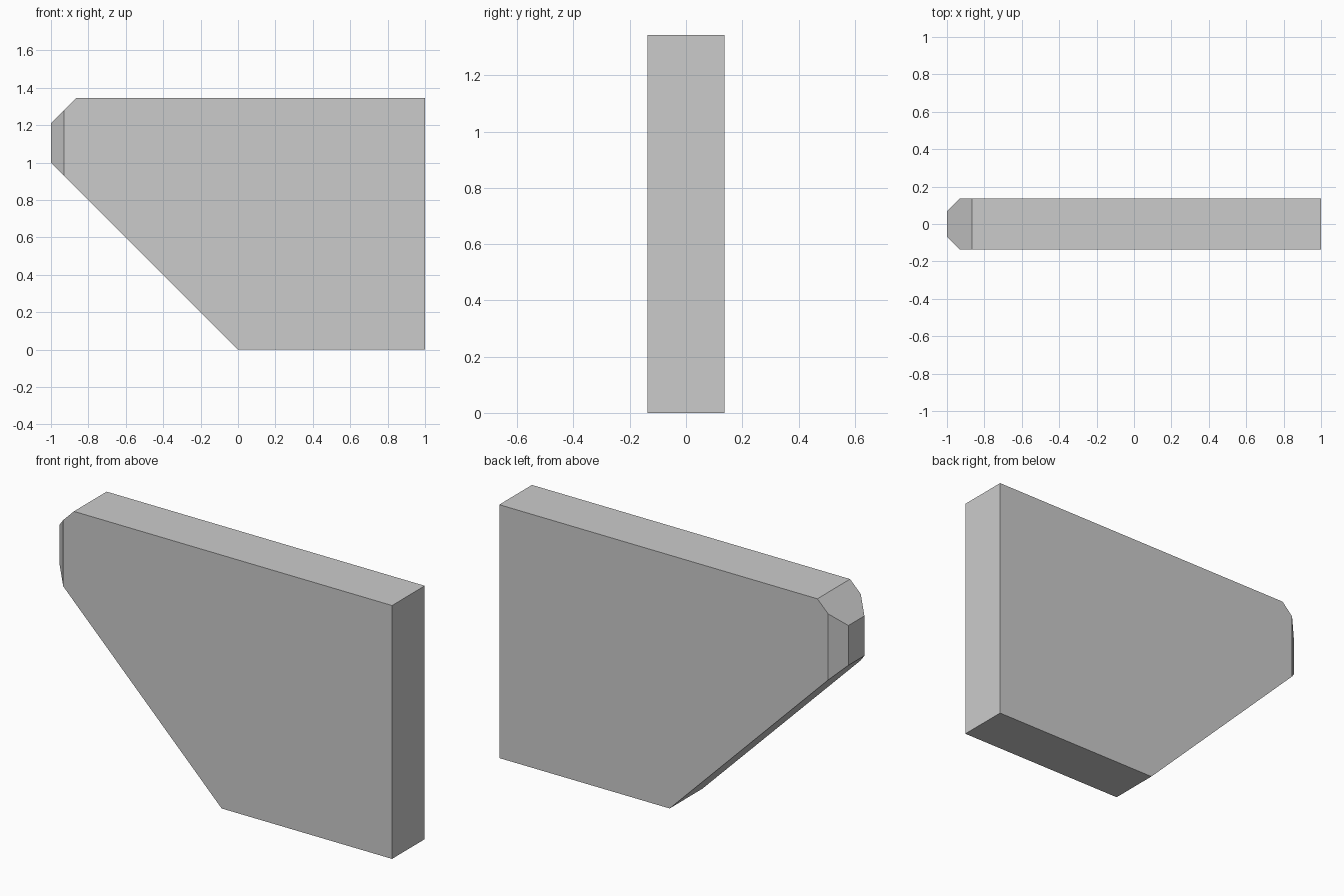
import bpy, bmesh

if "Cube" in bpy.data.objects:
    bpy.data.objects.remove(bpy.data.objects["Cube"])

HALF = 0.137      # half thickness of the plate
TOP = 1.344       # plate height
NOSE = 0.07       # chamfer on the upright nose edges
CORNER = 0.133    # chamfer on the upper nose corner

# Side profile (x, z): square back, sloped underside, clipped upper nose
profile = [(0, 0), (1, 0), (1, TOP), (-1 + CORNER, TOP),
           (-1, TOP - CORNER), (-1, 1)]

# Extrude the profile through the plate thickness
bm = bmesh.new()
face = bm.faces.new([bm.verts.new((x, -HALF, z)) for x, z in profile])
ext = bmesh.ops.extrude_face_region(bm, geom=[face])
new_verts = [g for g in ext["geom"] if isinstance(g, bmesh.types.BMVert)]
bmesh.ops.translate(bm, verts=new_verts, vec=(0, 2 * HALF, 0))

# Slice off both upright nose edges at 45 degrees and cap the cuts
for side in (-1, 1):
    cut = bmesh.ops.bisect_plane(
        bm, geom=bm.verts[:] + bm.edges[:] + bm.faces[:],
        plane_co=(-1 + NOSE, side * HALF, 0), plane_no=(-1, side, 0),
        clear_outer=True)
    edges = [g for g in cut["geom_cut"] if isinstance(g, bmesh.types.BMEdge)]
    bmesh.ops.holes_fill(bm, edges=edges, sides=0)

bmesh.ops.recalc_face_normals(bm, faces=bm.faces)
mesh = bpy.data.meshes.new("angled_plate")
bm.to_mesh(mesh)
bm.free()
plate = bpy.data.objects.new("angled_plate", mesh)
bpy.context.collection.objects.link(plate)
